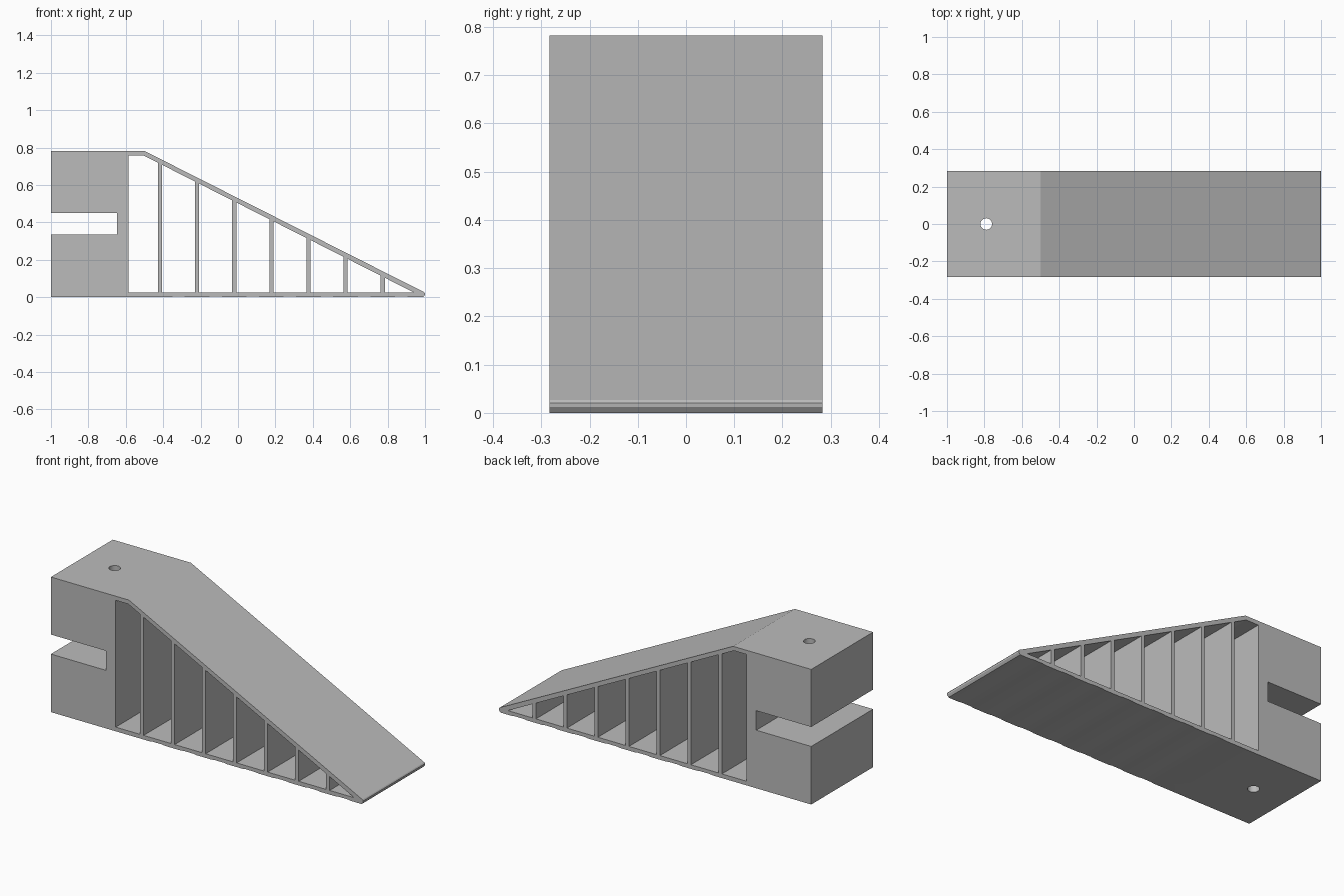
import bpy, bmesh, math
from mathutils import Matrix

cube = bpy.data.objects.get("Cube")
if cube:
    bpy.data.objects.remove(cube, do_unlink=True)

HALF_DEPTH = 0.283
TOP = 0.782

# Single grey material
grey = bpy.data.materials.new("plain_grey")
grey.use_nodes = True
grey.diffuse_color = (0.5, 0.5, 0.5, 1)
grey.node_tree.nodes["Principled BSDF"].inputs["Base Color"].default_value = (0.5, 0.5, 0.5, 1)


def add_prism(bm, profile, half):
    """Extrude an (x, z) outline from -half to +half along y."""
    face = bm.faces.new([bm.verts.new((x, -half, z)) for x, z in profile])
    out = bmesh.ops.extrude_face_region(bm, geom=[face])
    verts = [v for v in out["geom"] if isinstance(v, bmesh.types.BMVert)]
    bmesh.ops.translate(bm, verts=verts, vec=(0, 2 * half, 0))


def finish(bm, name):
    bmesh.ops.recalc_face_normals(bm, faces=bm.faces[:])
    mesh = bpy.data.meshes.new(name)
    bm.to_mesh(mesh)
    bm.free()
    mesh.materials.append(grey)
    obj = bpy.data.objects.new(name, mesh)
    bpy.context.collection.objects.link(obj)
    return obj


rib_centres = [-0.417 + 0.1985 * i for i in range(7)]
RIB = 0.011      # half thickness of a rib
FLOOR = 0.024


def inner_roof(x):
    """Underside of the top skin."""
    return min(0.758, 0.758 - (x + 0.505) * (0.758 - FLOOR) / (0.943 + 0.505))


# Body outline: slotted block, flat top, ramp and blunt toe
outline = [(-1, 0), (-1, 0.336), (-0.648, 0.336), (-0.648, 0.449), (-1, 0.449),
           (-1, TOP), (-0.5, TOP), (0.995, 0.027), (1, 0.021), (0.999, 0.012), (0.99, 0)]
# Very shallow relief under the floor between the ribs
for c in reversed(rib_centres):
    m = c + 0.099
    outline += [(m + 0.05, 0), (m + 0.03, 0.003), (m - 0.03, 0.003), (m - 0.05, 0)]
bm = bmesh.new()
add_prism(bm, outline, HALF_DEPTH)
body = finish(bm, "ribbed_ramp_body")

# Cutter: openings between the ribs and the vertical pin hole
bm = bmesh.new()
lefts = [-0.585] + [c + RIB for c in rib_centres]
rights = [c - RIB for c in rib_centres] + [0.943]
for i, (a, b) in enumerate(zip(lefts, rights)):
    opening = [(a, FLOOR), (b, FLOOR)]
    if i < 7:
        opening.append((b, inner_roof(b)))
    if i == 0:
        opening.append((-0.505, 0.758))
    opening.append((a, inner_roof(a)))
    add_prism(bm, opening, HALF_DEPTH + 0.1)
bmesh.ops.create_cone(bm, cap_ends=True, segments=32, radius1=0.031, radius2=0.031,
                      depth=1.2, matrix=Matrix.Translation((-0.79, 0, TOP / 2)))
cutter = finish(bm, "opening_cutter")
cutter.hide_render = True

# Cut, apply, and discard the helper
mod = body.modifiers.new("openings", "BOOLEAN")
mod.operation = "DIFFERENCE"
mod.solver = "EXACT"
mod.object = cutter
bpy.context.view_layer.objects.active = body
body.select_set(True)
bpy.ops.object.modifier_apply(modifier=mod.name)
bpy.data.objects.remove(cutter, do_unlink=True)
bpy.ops.object.shade_smooth_by_angle(angle=math.radians(20))
